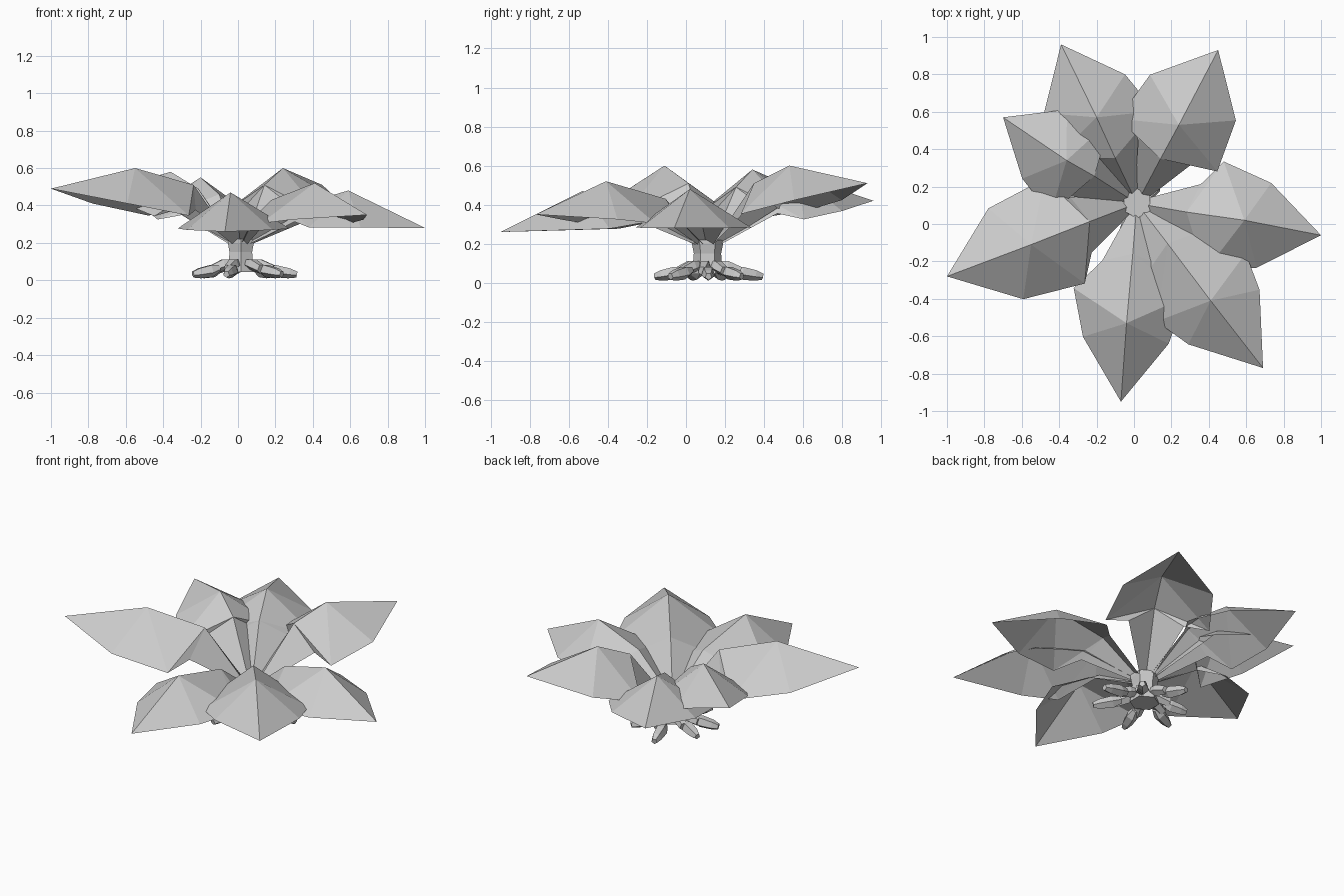
import bpy, bmesh, math
from mathutils import Vector

cube = bpy.data.objects.get("Cube")
if cube:
    bpy.data.objects.remove(cube, do_unlink=True)

CENTRE = Vector((0.015, 0.11, 0))

grey = bpy.data.materials.new("plain_grey")
grey.use_nodes = True
grey.diffuse_color = (0.6, 0.6, 0.6, 1)
grey.node_tree.nodes["Principled BSDF"].inputs["Base Color"].default_value = (0.6, 0.6, 0.6, 1)


def make_object(name, bm):
    bmesh.ops.recalc_face_normals(bm, faces=bm.faces)
    mesh = bpy.data.meshes.new(name)
    bm.to_mesh(mesh)
    bm.free()
    mesh.materials.append(grey)
    obj = bpy.data.objects.new(name, mesh)
    bpy.context.collection.objects.link(obj)
    return obj


def leaf(name, tip, apex, wide_at, shoulder_width=0.24):
    """Folded leaf: a raised midrib with two drooping, faceted halves."""
    bm = bmesh.new()
    tip, apex = Vector(tip), Vector(apex)
    along = tip - CENTRE
    along.z = 0
    length = along.length
    along.normalize()
    across = Vector((-along.y, along.x, 0))

    def point(dist, side, z):
        return bm.verts.new(CENTRE + along * dist + across * side + Vector((0, 0, z)))

    wide_z = 0.28 + (tip.z - 0.27) * 0.3
    shoulder_z = wide_z + (tip.z - wide_z) * 0.45
    root = point(0.05, 0, 0.21)
    crease = point(0.27, 0, apex.z - 0.09)
    peak = bm.verts.new(apex)
    end = bm.verts.new(tip)
    for s in (-1, 1):
        base = point(0.045, s * 0.035, 0.19)
        fold = point(0.32, s * 0.16, wide_z + 0.03)
        wide = point(length * wide_at, s * 0.3, wide_z)
        shoulder = point(length * 0.69, s * shoulder_width, shoulder_z)
        for face in ((root, base, fold, crease), (crease, fold, wide),
                     (crease, wide, peak), (peak, wide, shoulder),
                     (peak, shoulder, end)):
            bm.faces.new(face if s > 0 else face[::-1])
    return make_object(name, bm)


leaf("leaf_right", (-1.0, -0.28, 0.49), (-0.55, -0.11, 0.60), 0.38, 0.26)
leaf("leaf_front", (-0.07, -0.95, 0.26), (-0.04, -0.53, 0.47), 0.45, 0.23)
leaf("leaf_front_left", (0.69, -0.77, 0.35), (0.41, -0.41, 0.52), 0.51)
leaf("leaf_left", (1.0, -0.06, 0.28), (0.59, 0.02, 0.48), 0.42, 0.23)
leaf("leaf_back_left", (0.45, 0.93, 0.51), (0.24, 0.53, 0.60), 0.38, 0.26)
leaf("leaf_back", (-0.39, 0.96, 0.42), (-0.20, 0.57, 0.55), 0.43)
leaf("leaf_back_right", (-0.70, 0.57, 0.48), (-0.36, 0.34, 0.58), 0.42, 0.22)


def tube(name, rings, sides):
    """Skin a chain of (centre, radius, axis) rings into a closed faceted tube."""
    bm = bmesh.new()
    loops = []
    for centre, radius, axis in rings:
        axis = Vector(axis).normalized()
        u = axis.cross(Vector((0, 1, 0)) if abs(axis.z) > 0.9 else Vector((0, 0, 1))).normalized()
        v = axis.cross(u)
        turns = [math.tau * i / sides for i in range(sides)]
        loops.append([bm.verts.new(Vector(centre) + (u * math.sin(t) + v * math.cos(t)) * radius)
                      for t in turns])
    for a, b in zip(loops, loops[1:]):
        for i in range(sides):
            j = (i + 1) % sides
            bm.faces.new((a[i], a[j], b[j], b[i]))
    bm.faces.new(loops[0])
    bm.faces.new(loops[-1])
    return make_object(name, bm)


# Six-sided stem, flared at the foot and at the crown
tube("stem", [(CENTRE + Vector((0, 0, z)), r, (0, 0, 1))
              for z, r in ((0.045, 0.085), (0.09, 0.075), (0.15, 0.07), (0.20, 0.08), (0.22, 0.08))], 6)

# Knuckled roots: a raised joint, a narrow neck and a blunt toe
for number, (degrees, reach) in enumerate(((-8, 0.30), (38, 0.24), (95, 0.29), (150, 0.25),
                                           (190, 0.27), (245, 0.28), (310, 0.29))):
    for part, steps in (("root_joint", ((0.04, 0.095, 0.022), (0.10, 0.085, 0.034), (0.17, 0.06, 0.026))),
                        ("root_toe", ((0.13, 0.065, 0.02), (0.18, 0.052, 0.036),
                                      (0.25, 0.04, 0.03), (0.29, 0.032, 0.018)))):
        angle = math.radians(degrees + (9 if part == "root_toe" else 0))
        out = Vector((math.cos(angle), math.sin(angle), 0))
        tube(f"{part}_{number + 1}",
             [(CENTRE + out * d * reach / 0.29 + Vector((0, 0, z)), r, out + Vector((0, 0, -0.2)))
              for d, z, r in steps], 5)
